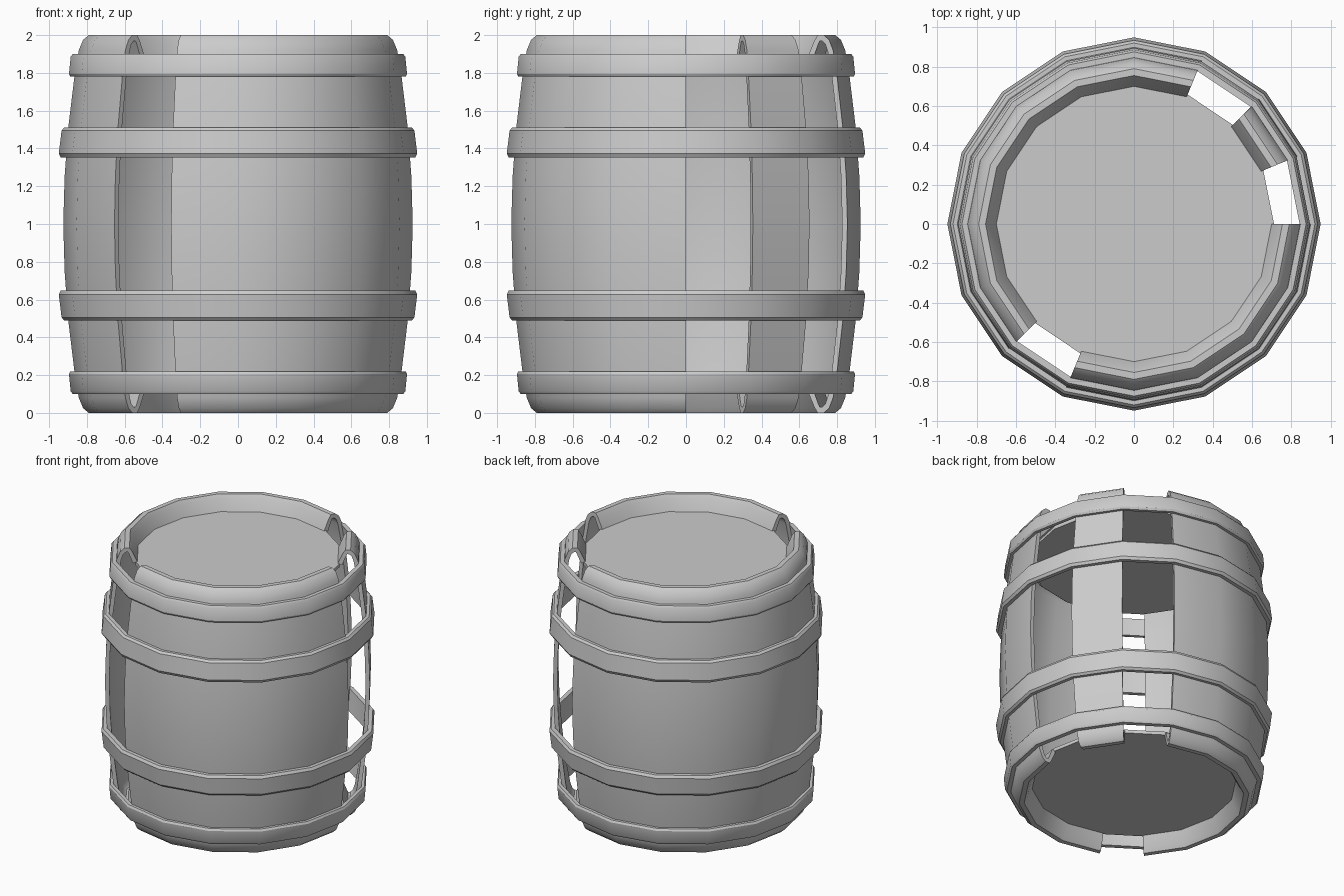
import bpy, bmesh
from math import cos, sin, tau

if "Cube" in bpy.data.objects:
    bpy.data.objects.remove(bpy.data.objects["Cube"])

SIDES = 16


def finish(bm, name):
    bmesh.ops.recalc_face_normals(bm, faces=bm.faces)
    me = bpy.data.meshes.new(name)
    bm.to_mesh(me)
    bm.free()
    ob = bpy.data.objects.new(name, me)
    bpy.context.collection.objects.link(ob)
    bpy.ops.object.select_all(action='DESELECT')
    bpy.context.view_layer.objects.active = ob
    ob.select_set(True)
    bpy.ops.object.shade_smooth_by_angle(angle=0.55)
    return ob


def ring(bm, pts, i):
    a = tau * i / SIDES
    return [bm.verts.new((r * cos(a), r * sin(a), z)) for r, z in pts]


def lathe_arc(name, outer, inner, first, count):
    """Sweep a strip section (paired outer/inner points) over some sides."""
    bm = bmesh.new()
    section = outer + inner[::-1]
    n, m = len(section), len(outer)
    closed = count == SIDES
    rings = [ring(bm, section, first + k) for k in range(count + (not closed))]
    for k in range(count):
        a, b = rings[k], rings[(k + 1) % len(rings)]
        for j in range(n):
            bm.faces.new((a[j], a[(j + 1) % n], b[(j + 1) % n], b[j]))
    if not closed:
        for r in (rings[0], rings[-1]):
            for j in range(m - 1):
                bm.faces.new((r[j], r[j + 1], r[n - 2 - j], r[n - 1 - j]))
    return finish(bm, name)


def flip(pts):
    return [(r, 2 - z) for r, z in pts]


# Stave wall: upper half profile, mirrored about z = 1, rolled over at the rim
out_half = [(.925, 1), (.918, 1.25), (.9, 1.5), (.866, 1.78), (.843, 1.92),
            (.82, 1.975), (.79, 2), (.755, 2), (.735, 1.97), (.70, 1.89)]
in_half = [(.895, 1), (.888, 1.25), (.87, 1.5), (.836, 1.78), (.812, 1.915),
           (.798, 1.953), (.782, 1.968), (.766, 1.968), (.757, 1.95), (.73, 1.88)]
outer = flip(out_half[:0:-1]) + out_half
inner = flip(in_half[:0:-1]) + in_half

# Three runs of staves leave three missing boards
for name, first, count in (("single_stave", 1, 1), ("back_staves", 3, 7),
                           ("front_staves", 11, 5)):
    lathe_arc(name, outer, inner, first, count)

# Hoops: bevelled bands, mirrored top to bottom
hoops = {
    "end_hoop": ([(.875, 1.9), (.886, 1.885), (.895, 1.795), (.887, 1.78)],
                 [(.842, 1.9), (.845, 1.885), (.860, 1.795), (.862, 1.78)]),
    "middle_hoop": ([(.92, 1.51), (.934, 1.495), (.949, 1.372), (.938, 1.352)],
                    [(.893, 1.51), (.895, 1.495), (.905, 1.372), (.907, 1.352)]),
}
for name, (o, i) in hoops.items():
    lathe_arc("upper_" + name, o, i, 0, SIDES)
    lathe_arc("lower_" + name, flip(o), flip(i), 0, SIDES)

# Recessed lid and base discs
for name, z0, z1 in (("lid", 1.865, 1.89), ("base", .11, .135)):
    bm = bmesh.new()
    lo, hi = ring_pair = [[ring(bm, [(.712, z)], k)[0] for k in range(SIDES)]
                          for z in (z0, z1)]
    bm.faces.new(lo)
    bm.faces.new(hi)
    for k in range(SIDES):
        q = (k + 1) % SIDES
        bm.faces.new((lo[k], lo[q], hi[q], hi[k]))
    finish(bm, name)
